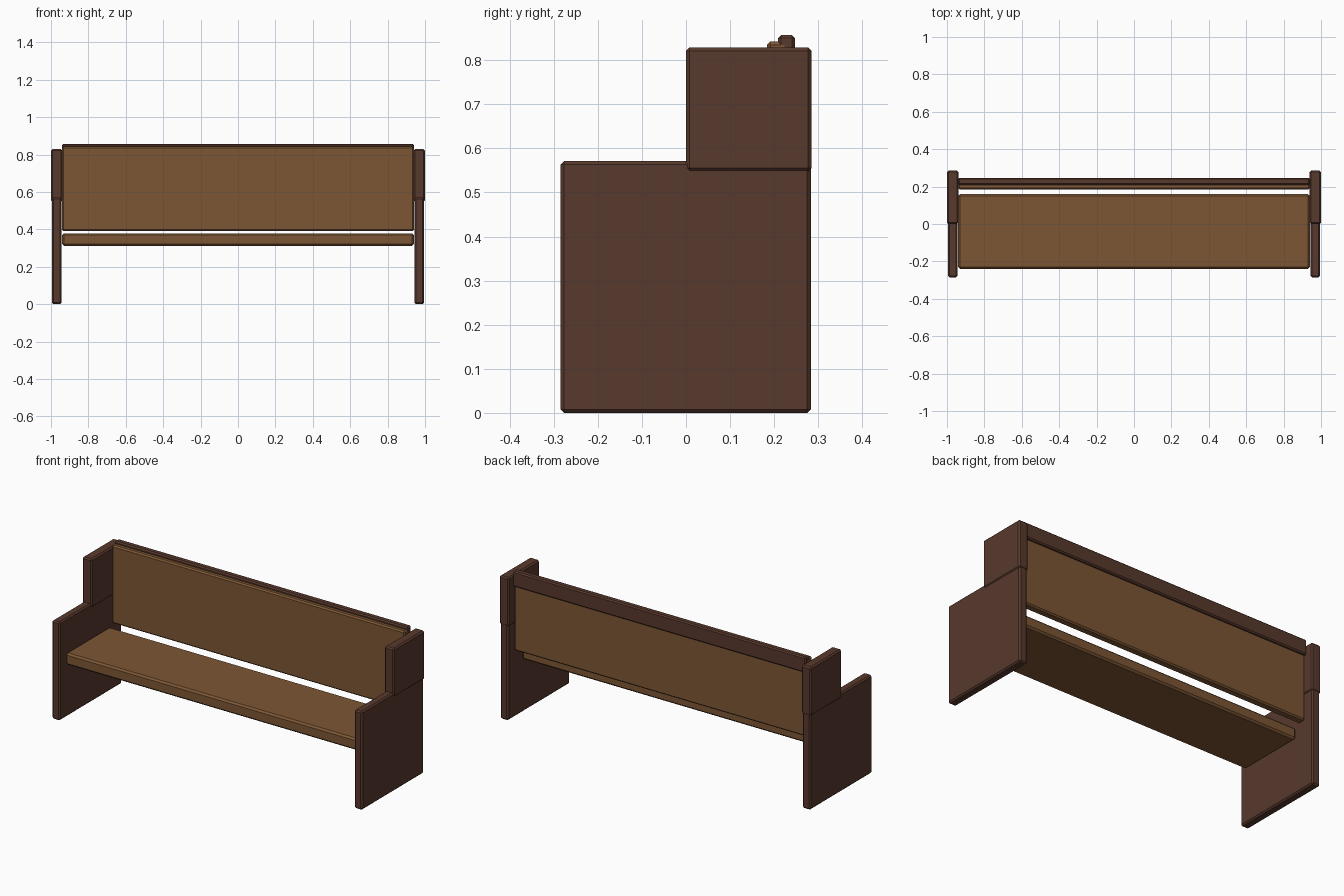
import bpy
import bmesh

if "Cube" in bpy.data.objects:
    bpy.data.objects.remove(bpy.data.objects["Cube"])


def material(name, rgb):
    m = bpy.data.materials.new(name)
    m.diffuse_color = (*rgb, 1.0)
    m.use_nodes = True
    m.node_tree.nodes["Principled BSDF"].inputs["Base Color"].default_value = m.diffuse_color
    return m


light_wood = material("light wood", (0.205, 0.093, 0.034))
dark_wood = material("dark wood", (0.098, 0.041, 0.026))


def board(name, x, y, z, mat, chamfer):
    """Box between (min, max) ranges with chamfered edges."""
    bm = bmesh.new()
    bmesh.ops.create_cube(bm, size=1.0)
    for v in bm.verts:
        for i, (lo, hi) in enumerate((x, y, z)):
            v.co[i] = hi if v.co[i] > 0 else lo
    bmesh.ops.bevel(bm, geom=bm.edges[:], offset=chamfer, segments=1,
                    profile=0.5, affect='EDGES')
    bmesh.ops.recalc_face_normals(bm, faces=bm.faces[:])
    me = bpy.data.meshes.new(name)
    bm.to_mesh(me)
    bm.free()
    me.materials.append(mat)
    ob = bpy.data.objects.new(name, me)
    bpy.context.collection.objects.link(ob)
    return ob


# Side panels: lower leg slab and slightly thicker upper block
for side, s in (("left", -1), ("right", 1)):
    board(f"{side}_leg_panel", sorted((s * 0.944, s * 0.995)),
          (-0.285, 0.283), (0.0, 0.571), dark_wood, 0.008)
    board(f"{side}_upper_panel", sorted((s * 0.939, s * 1.0)),
          (0.0, 0.285), (0.547, 0.829), dark_wood, 0.008)

# Seat, backrest and top rail
span = (-0.94, 0.94)
board("seat", span, (-0.24, 0.16), (0.311, 0.379), light_wood, 0.01)
board("backrest", span, (0.184, 0.232), (0.39, 0.843), light_wood, 0.008)
board("top_rail", span, (0.209, 0.247), (0.767, 0.857), dark_wood, 0.007)
